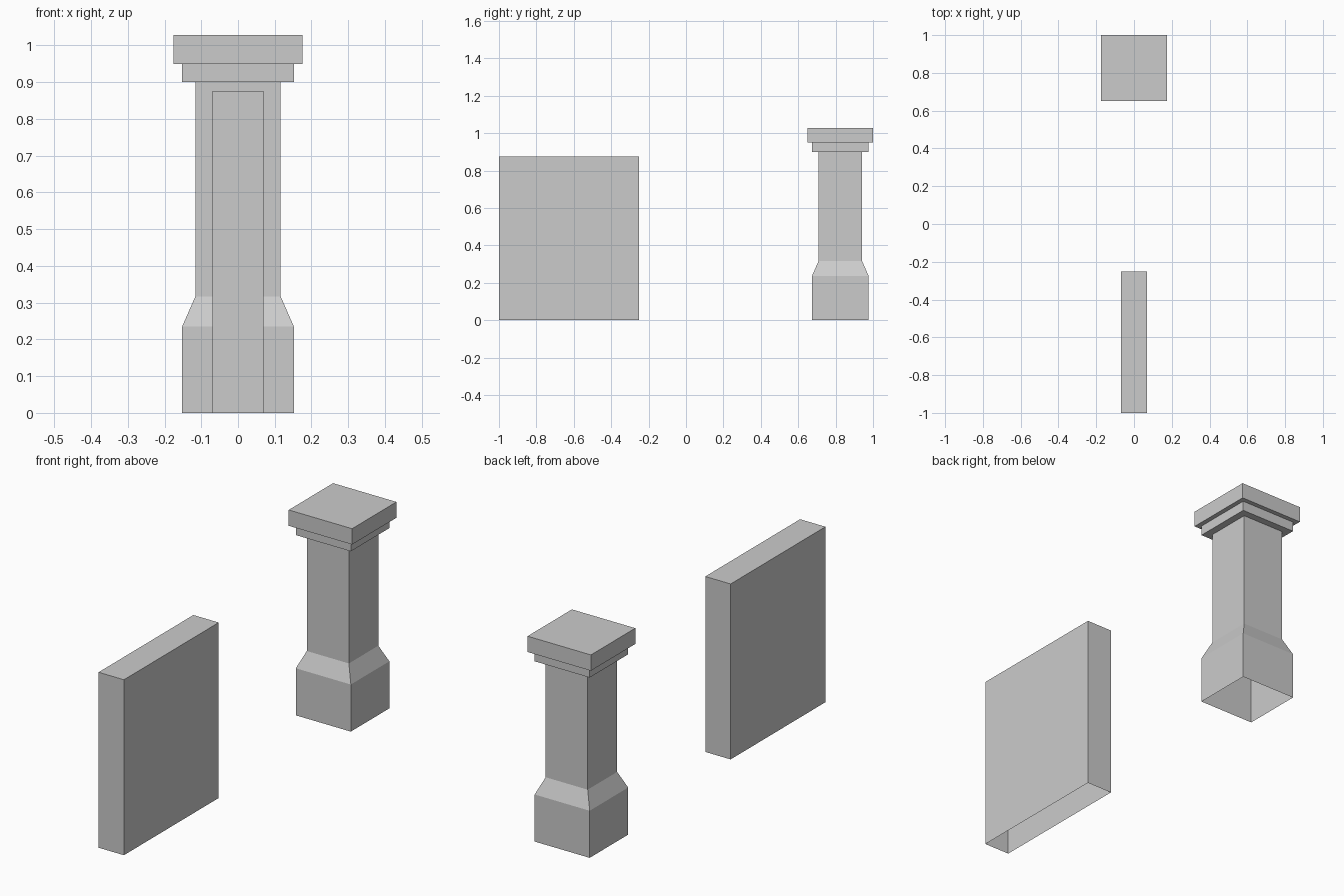
import bpy, bmesh

if "Cube" in bpy.data.objects:
    bpy.data.objects.remove(bpy.data.objects["Cube"])


def square_loft(name, profile, y):
    """Loft centred rectangles (half_x, half_y, z) upward; open bottom, closed top."""
    bm = bmesh.new()
    rings = [[bm.verts.new((sx * hx, y + sy * hy, z))
              for sx, sy in ((-1, -1), (1, -1), (1, 1), (-1, 1))]
             for hx, hy, z in profile]
    for low, high in zip(rings, rings[1:]):
        for i in range(4):
            j = (i + 1) % 4
            bm.faces.new((low[i], low[j], high[j], high[i]))
    bm.faces.new(rings[-1])
    mesh = bpy.data.meshes.new(name)
    bm.to_mesh(mesh)
    bm.free()
    obj = bpy.data.objects.new(name, mesh)
    bpy.context.collection.objects.link(obj)
    return obj


# Pillar: plinth, sloped shoulder, shaft and two-step cap
pillar = [(0.152, 0.0), (0.152, 0.235), (0.116, 0.317), (0.116, 0.90),
          (0.152, 0.90), (0.152, 0.949), (0.175, 0.949), (0.175, 1.028)]
square_loft("pillar", [(h, h, z) for h, z in pillar], 0.825)

# Separate straight wall segment
square_loft("wall_panel", [(0.07, 0.374, 0.0), (0.07, 0.374, 0.876)], -0.626)
